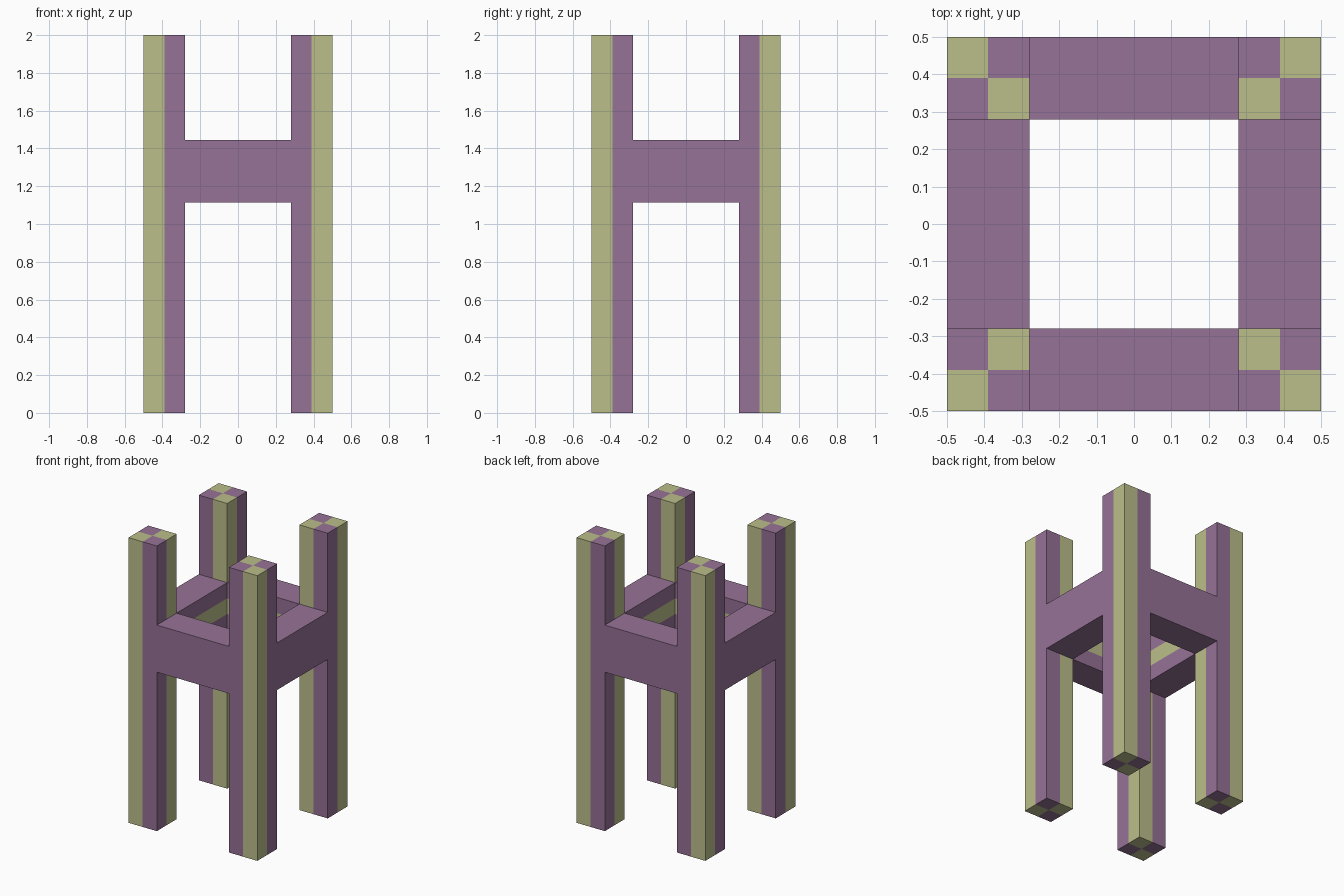
import bpy
import bmesh
from mathutils import Vector

# Remove the default cube
if "Cube" in bpy.data.objects:
    bpy.data.objects.remove(bpy.data.objects["Cube"], do_unlink=True)

OUTER, INNER = 0.5, 0.28
MIDDLE = (OUTER + INNER) / 2
HEIGHT = 2.0
RAIL_LOW, RAIL_HIGH = 1.115, 1.445
STRIP_LOW, STRIP_HIGH = 1.225, 1.335
PURPLE, OLIVE = 0, 1


def make_material(name, rgb):
    mat = bpy.data.materials.new(name)
    mat.use_nodes = True
    colour = (*rgb, 1.0)
    mat.diffuse_color = colour
    mat.node_tree.nodes["Principled BSDF"].inputs["Base Color"].default_value = colour
    return mat


materials = [make_material("muted purple", (0.305, 0.168, 0.305)),
             make_material("pale olive", (0.497, 0.515, 0.254))]


def make_box(name, low, high, cuts, colour_rule, drop_rule=None):
    """Box between two corners, cut by (axis, value) planes, coloured per face."""
    low, high = Vector(low), Vector(high)
    bm = bmesh.new()
    bmesh.ops.create_cube(bm, size=1)
    for v in bm.verts:
        v.co = Vector([l if c < 0 else h for c, l, h in zip(v.co, low, high)])
    for axis, value in cuts:
        point, normal = Vector(), Vector()
        point[axis], normal[axis] = value, 1
        geom = bm.verts[:] + bm.edges[:] + bm.faces[:]
        bmesh.ops.bisect_plane(bm, geom=geom, plane_co=point, plane_no=normal)
    bm.normal_update()
    if drop_rule:
        hidden = [f for f in bm.faces if drop_rule(f)]
        bmesh.ops.delete(bm, geom=hidden, context='FACES')
    for f in bm.faces:
        f.material_index = colour_rule(f)
    mesh = bpy.data.meshes.new(name)
    bm.to_mesh(mesh)
    bm.free()
    for mat in materials:
        mesh.materials.append(mat)
    obj = bpy.data.objects.new(name, mesh)
    bpy.context.collection.objects.link(obj)
    return obj


def leg_colour(face):
    # Checkered bundle: outer and inner corner posts are olive
    p = face.calc_center_median() - face.normal * 0.02
    return OLIVE if (abs(p.x) > MIDDLE) == (abs(p.y) > MIDDLE) else PURPLE


def span(sign):
    return sorted((sign * INNER, sign * OUTER))


# Four corner legs
for sx, side in ((1, "left"), (-1, "right")):
    for sy, end in ((-1, "front"), (1, "back")):
        (x0, x1), (y0, y1) = span(sx), span(sy)
        make_box(f"{end}_{side}_leg", (x0, y0, 0), (x1, y1, HEIGHT),
                 [(0, sx * MIDDLE), (1, sy * MIDDLE)], leg_colour)

# Four rails between the legs, with an olive strip on the inner side
for axis, sign, name in ((1, -1, "front_rail"), (1, 1, "back_rail"),
                         (0, 1, "left_rail"), (0, -1, "right_rail")):
    along = 1 - axis
    low, high = [-INNER, -INNER, RAIL_LOW], [INNER, INNER, RAIL_HIGH]
    low[axis], high[axis] = span(sign)

    def rail_colour(face):
        inward = face.normal[axis] * sign < -0.5
        in_strip = STRIP_LOW < face.calc_center_median().z < STRIP_HIGH
        return OLIVE if inward and in_strip else PURPLE

    make_box(name, low, high, [(2, STRIP_LOW), (2, STRIP_HIGH)], rail_colour,
             lambda f: abs(f.normal[along]) > 0.5)
